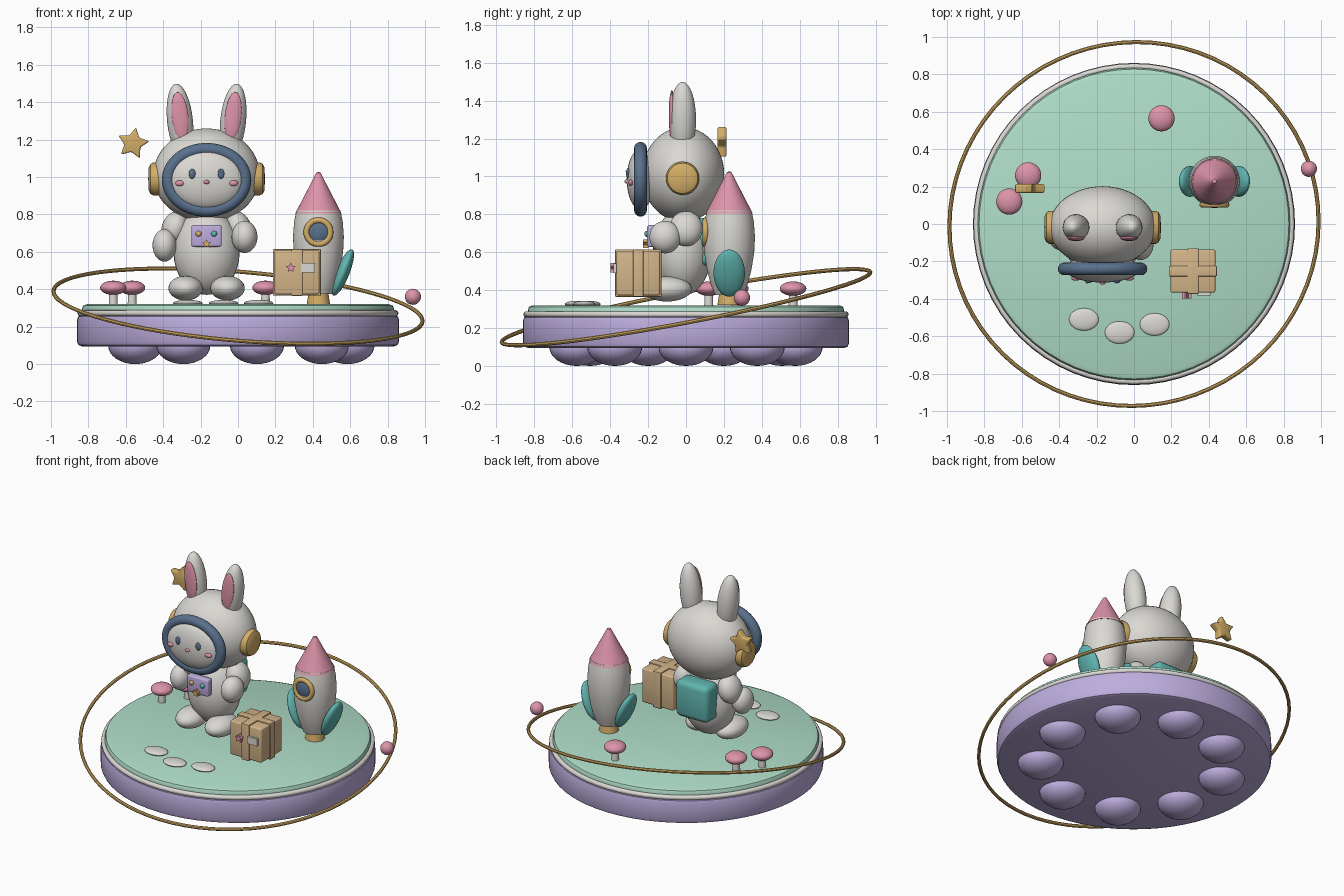
import bpy, bmesh, math
from mathutils import Matrix, Vector, Euler

if "Cube" in bpy.data.objects:
    bpy.data.objects.remove(bpy.data.objects["Cube"])


def material(name, *rgb):
    m = bpy.data.materials.new(name)
    m.diffuse_color = [((c + 0.055) / 1.055) ** 2.4 for c in rgb] + [1]
    m.use_nodes = True
    m.node_tree.nodes["Principled BSDF"].inputs["Base Color"].default_value = m.diffuse_color
    return m


CREAM = material("cream", .86, .85, .83)
MINT = material("mint", .69, .87, .79)
PURPLE = material("lavender", .74, .68, .87)
PINK = material("pink", .87, .58, .67)
GOLD = material("gold", .83, .68, .40)
STEEL = material("slate_blue", .35, .44, .55)
TEAL = material("teal", .38, .71, .69)
TAN = material("cardboard", .83, .71, .54)


def finish(name, bm, mat, loc=(0, 0, 0), rot=(0, 0, 0)):
    bmesh.ops.recalc_face_normals(bm, faces=bm.faces[:])
    me = bpy.data.meshes.new(name)
    bm.to_mesh(me)
    bm.free()
    me.materials.append(mat)
    ob = bpy.data.objects.new(name, me)
    ob.location, ob.rotation_euler = loc, rot
    bpy.context.collection.objects.link(ob)
    return ob


def ball(name, mat, loc, radii, rot=(0, 0, 0), seg=32):
    bm = bmesh.new()
    bmesh.ops.create_uvsphere(bm, u_segments=seg, v_segments=seg // 2, radius=1)
    bmesh.ops.scale(bm, vec=radii, verts=bm.verts[:])
    return finish(name, bm, mat, loc, rot)


def box(name, mat, loc, size, bevel=0.0):
    bm = bmesh.new()
    bmesh.ops.create_cube(bm, size=1)
    bmesh.ops.scale(bm, vec=size, verts=bm.verts[:])
    if bevel:
        bmesh.ops.bevel(bm, geom=bm.edges[:], offset=bevel, segments=3,
                        profile=0.5, affect='EDGES')
    return finish(name, bm, mat, loc)


def lathe(name, mat, profile, loc=(0, 0, 0), rot=(0, 0, 0), seg=48):
    """Spin an (r, z) profile about z; end points with r = 0 close the shape."""
    bm = bmesh.new()
    vs = [bm.verts.new((r, 0, z)) for r, z in profile]
    es = [bm.edges.new(p) for p in zip(vs, vs[1:])]
    bmesh.ops.spin(bm, geom=vs + es, axis=(0, 0, 1), cent=(0, 0, 0),
                   angle=math.tau, steps=seg, use_duplicate=False)
    bmesh.ops.remove_doubles(bm, verts=bm.verts[:], dist=1e-5)
    return finish(name, bm, mat, loc, rot)


def torus(name, mat, loc, major, minor, rot=(0, 0, 0), seg=64, scale=(1, 1), tube=12):
    """Ring in the xy plane; scale stretches its path without thinning the tube."""
    bm = bmesh.new()
    rings = []
    for i in range(seg):
        a = math.tau * i / seg
        c = Vector((math.cos(a) * major * scale[0], math.sin(a) * major * scale[1], 0))
        n = Vector((math.cos(a) * scale[1], math.sin(a) * scale[0], 0)).normalized()
        rings.append([bm.verts.new(c + n * minor * math.cos(t) + Vector((0, 0, minor * math.sin(t))))
                      for t in (math.tau * j / tube for j in range(tube))])
    for i in range(seg):
        p, q = rings[i], rings[(i + 1) % seg]
        for j in range(tube):
            k = (j + 1) % tube
            bm.faces.new((p[j], q[j], q[k], p[k]))
    return finish(name, bm, mat, loc, rot)


def star(name, mat, loc, r, depth, turn=0.0, bevel=0.0):
    """Five-pointed star facing -y."""
    bm = bmesh.new()
    pts = []
    for i in range(10):
        a = math.pi / 2 + math.pi * i / 5 - turn
        s = r if i % 2 == 0 else r * 0.52
        pts.append(bm.verts.new((s * math.cos(a), -depth / 2, s * math.sin(a))))
    f = bm.faces.new(pts)
    ext = bmesh.ops.extrude_face_region(bm, geom=[f])
    bmesh.ops.translate(bm, vec=(0, depth, 0),
                        verts=[v for v in ext["geom"] if isinstance(v, bmesh.types.BMVert)])
    if bevel:
        bmesh.ops.bevel(bm, geom=bm.edges[:], offset=bevel, segments=3,
                        profile=0.5, affect='EDGES')
    return finish(name, bm, mat, loc)


FRONT = (math.pi / 2, 0, 0)

# Floating island
lathe("island_base", PURPLE, [(0, .095), (.835, .095), (.853, .102), (.861, .12), (.861, .235),
                              (.855, .255), (.835, .265), (0, .265)], seg=64)
torus("island_rim", CREAM, (0, 0, .272), .842, .016)
lathe("island_top", MINT, [(0, .25), (.835, .25), (.835, .295), (.828, .312), (.808, .32), (0, .32)], seg=64)
for i in range(9):
    a = math.radians(40 * i)
    ball("island_underside_bump", PURPLE, (.585 * math.cos(a), .585 * math.sin(a), .1), (.145, .145, .1))

# Orbit ring and its little moon
tilt = Vector((0, 0, 1)).rotation_difference(Vector((.083, -.19, 1))).to_euler()
torus("orbit_ring", GOLD, (0, 0, .31), .99, .011, tilt, seg=72, tube=8)
ball("orbit_moon", PINK, (.935, .295, .36), (.043, .043, .043))

# Rabbit astronaut: head, helmet ring and face
CX = -.168
ball("head", CREAM, (CX, -.015, 1.01), (.285, .217, .25), seg=48)
torus("visor_ring", STEEL, (CX, -.24, .985), 1, .034, FRONT, scale=(.205, .163), tube=16)
FC, FR = Vector((CX, -.24, .985)), Vector((.2, .073, .16))
ball("face", CREAM, FC, FR, seg=40)


def on_face(dx, z):
    k = 1 - (dx / FR.x) ** 2 - ((z - FC.z) / FR.z) ** 2
    return (CX + dx, FC.y - FR.y * math.sqrt(k), z)


ball("nose", PINK, on_face(0, .973), (.016, .012, .011), seg=16)
ball("body", CREAM, (CX, -.02, .6), (.177, .155, .23))
for s in (-1, 1):
    ball("eye", STEEL, on_face(.077 * s, 1.017), (.018, .011, .027), seg=16)
    glint = on_face(.077 * s, 1.026)
    ball("eye_glint", CREAM, (glint[0] - .005, glint[1] - .01, glint[2]), (.005, .004, .006), seg=8)
    ball("cheek", PINK, on_face(.143 * s, .967), (.025, .013, .016), seg=16)
    # Ears with pink linings
    lean = (0, math.radians(6) * s, 0)
    ball("ear", CREAM, (CX + .142 * s, -.018, 1.3), (.069, .071, .2), lean)
    ball("ear_lining", PINK, (CX + .142 * s, -.075, 1.325), (.045, .016, .13), lean)
    # Helmet ear cups
    lathe("ear_cup", GOLD, [(0, -.05), (.088, -.05), (.088, .005), (.08, .02), (.06, .03), (0, .032)],
          (CX + .28 * s, -.018, .99), (0, math.pi / 2 * s, 0), seg=32)
    # Arms and feet
    ball("upper_arm", CREAM, (CX + .17 * s, .0, .725), (.07, .088, .095), (0, -.3 * s, 0))
    ball("foot", CREAM, (CX + .112 * s, -.1, .406), (.092, .13, .066))
ball("left_hand", CREAM, (-.393, -.06, .635), (.064, .08, .087))
ball("right_hand", CREAM, (.035, -.11, .68), (.069, .083, .086))

# Chest panel and backpack
box("chest_panel", PURPLE, (CX, -.18, .685), (.162, .05, .117), .012)
ball("button_left", GOLD, (CX - .043, -.207, .697), (.016, .013, .016), seg=16)
ball("button_right", TEAL, (CX + .04, -.207, .697), (.016, .013, .016), seg=16)
star("chest_star", GOLD, (CX, -.212, .643), .025, .03)
box("backpack", TEAL, (CX, .12, .655), (.25, .14, .25), .035)

# Drifting star
star("drifting_star", GOLD, (-.562, .19, 1.18), .088, .05, math.radians(11), .01)

# Rocket
RX, RY = .43, .228
lathe("rocket_body", CREAM, [(0, .37), (.075, .375), (.097, .43), (.118, .51), (.132, .6), (.136, .68),
                             (.13, .76), (.118, .82), (0, .82)], (RX, RY, 0))
lathe("rocket_nose", PINK, [(0, .805), (.124, .805), (.012, 1.022), (0, 1.028)], (RX, RY, 0))
lathe("rocket_nozzle", GOLD, [(0, .322), (.062, .322), (.05, .4), (0, .4)], (RX, RY, 0), seg=32)
torus("rocket_window_frame", GOLD, (RX, RY - .125, .705), .064, .016, FRONT, seg=32)
ball("rocket_window", STEEL, (RX, RY - .12, .705), (.06, .022, .06))
for s in (-1, 1):
    ball("rocket_fin", TEAL, (RX + .13 * s, RY, .49), (.036, .083, .133), (0, math.radians(22) * s, 0))

# Parcel with straps, label and sticker
P = Vector((.315, -.252, .49))
box("parcel", TAN, P, (.24, .23, .235), .01)
box("parcel_strap_lengthwise", TAN, P, (.06, .244, .25), .004)
box("parcel_strap_crosswise", TAN, P, (.256, .055, .249), .004)
box("parcel_label", CREAM, P + Vector((.06, -.122, .025)), (.075, .016, .05))
star("parcel_star", PINK, P + Vector((-.033, -.13, .025)), .027, .035)

# Mushrooms
for x, y in ((-.667, .12), (-.566, .26), (.147, .565)):
    lathe("mushroom_stem", CREAM, [(0, .315), (.024, .315), (.021, .4), (0, .4)], (x, y, 0), seg=20)
    ball("mushroom_cap", PINK, (x, y, .408), (.07, .07, .038))

# Stepping stones
for x, y in ((-.268, -.51), (-.077, -.58), (.11, -.537)):
    ball("stepping_stone", CREAM, (x, y, .326), (.079, .06, .017))

# Smooth shading with sharp edges kept
for ob in bpy.context.collection.objects:
    ob.select_set(True)
    bpy.context.view_layer.objects.active = ob
bpy.ops.object.shade_smooth_by_angle(angle=math.radians(35))
